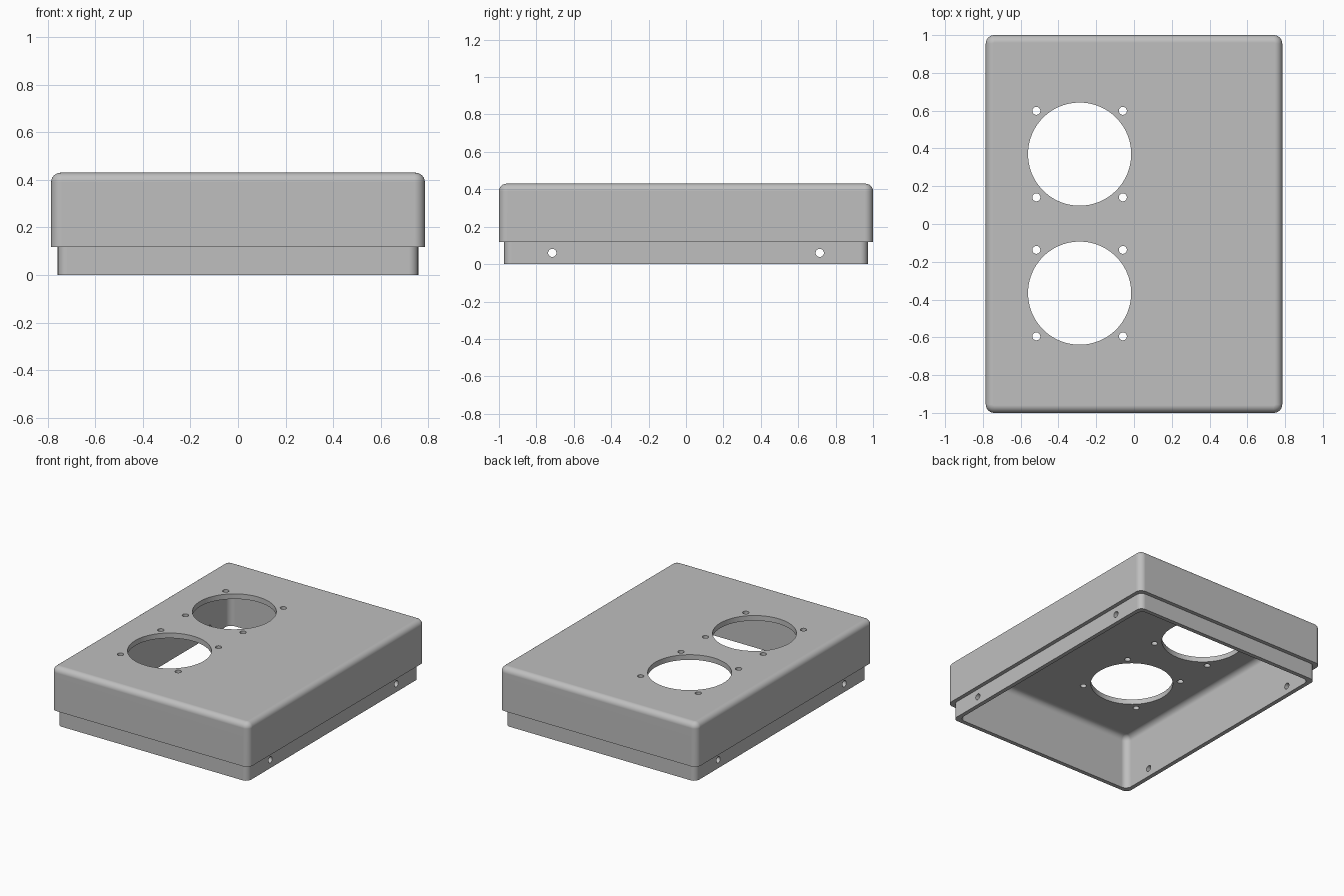
import bpy, bmesh
from math import sin, cos, pi
from mathutils import Matrix, Vector

if "Cube" in bpy.data.objects:
    bpy.data.objects.remove(bpy.data.objects["Cube"])

HALF_X, HALF_Y, HEIGHT = 0.785, 1.0, 0.43
STEP_Z, STEP_INSET = 0.117, 0.028
WALL_INSET, CEILING = 0.058, 0.393
FILLET = 0.04
STEPS = 6


def make_object(name, bm):
    bmesh.ops.recalc_face_normals(bm, faces=bm.faces)
    mesh = bpy.data.meshes.new(name)
    bm.to_mesh(mesh)
    bm.free()
    obj = bpy.data.objects.new(name, mesh)
    bpy.context.collection.objects.link(obj)
    return obj


def ring(bm, inset, radius, z):
    """Rounded rectangle of vertices at height z."""
    verts = []
    for corner, (sx, sy) in enumerate([(1, 1), (-1, 1), (-1, -1), (1, -1)]):
        cx = sx * (HALF_X - inset - radius)
        cy = sy * (HALF_Y - inset - radius)
        for i in range(STEPS + 1):
            a = (corner + i / STEPS) * pi / 2
            verts.append(bm.verts.new((cx + radius * cos(a), cy + radius * sin(a), z)))
    return verts


def fillet(inset, radius, top):
    """Section points rolling from a wall over to a flat top."""
    points = []
    for i in range(STEPS + 1):
        a = i / STEPS * pi / 2
        shift = FILLET * (1 - cos(a))
        points.append((inset + shift, radius - shift, top - FILLET * (1 - sin(a))))
    return points


# Hollow shell: wall section swept from the ceiling, under the rim, to the top
section = fillet(WALL_INSET, 0.045, CEILING)[::-1]
section += [(WALL_INSET, 0.045, 0), (STEP_INSET, 0.04, 0),
            (STEP_INSET, 0.04, STEP_Z), (0, 0.045, STEP_Z)]
section += fillet(0, 0.045, HEIGHT)

bm = bmesh.new()
rings = [ring(bm, *point) for point in section]
for low, high in zip(rings, rings[1:]):
    for i in range(len(low)):
        j = (i + 1) % len(low)
        bm.faces.new((low[i], low[j], high[j], high[i]))
bm.faces.new(rings[0])
bm.faces.new(rings[-1])
shell = make_object("enclosure_shell", bm)

# Cutters for the round openings and screw holes
cut = bmesh.new()


def drill(centre, radius, length, sides, axis="Z"):
    turn = Matrix.Rotation(pi / 2, 4, "Y") if axis == "X" else Matrix()
    bmesh.ops.create_cone(cut, cap_ends=True, segments=sides, radius1=radius,
                          radius2=radius, depth=length,
                          matrix=Matrix.Translation(Vector(centre)) @ turn)


for y in (0.37, -0.366):
    drill((-0.288, y, HEIGHT), 0.273, 0.3, 96)
    for dx in (-0.229, 0.229):
        for dy in (-0.229, 0.229):
            drill((-0.288 + dx, y + dy, HEIGHT), 0.021, 0.3, 32)
for y in (-0.715, 0.715):
    drill((0, y, 0.06), 0.022, 2, 32, "X")
cutter = make_object("hole_cutter", cut)
cutter.hide_render = True

# Cut the holes, then drop the cutter
bpy.ops.object.select_all(action="DESELECT")
shell.select_set(True)
bpy.context.view_layer.objects.active = shell
boolean = shell.modifiers.new("holes", "BOOLEAN")
boolean.operation = "DIFFERENCE"
boolean.solver = "EXACT"
boolean.object = cutter
bpy.ops.object.modifier_apply(modifier=boolean.name)
bpy.data.objects.remove(cutter)

# Rounded edges shade smoothly while flat walls stay flat
bpy.ops.object.shade_smooth_by_angle(angle=pi / 6)
weighted = shell.modifiers.new("flat_walls", "WEIGHTED_NORMAL")
weighted.keep_sharp = True

# Plain grey finish
grey = bpy.data.materials.new("light grey")
grey.use_nodes = True
colour = (0.52, 0.52, 0.52, 1)
grey.diffuse_color = colour
grey.node_tree.nodes["Principled BSDF"].inputs["Base Color"].default_value = colour
shell.data.materials.clear()
shell.data.materials.append(grey)
